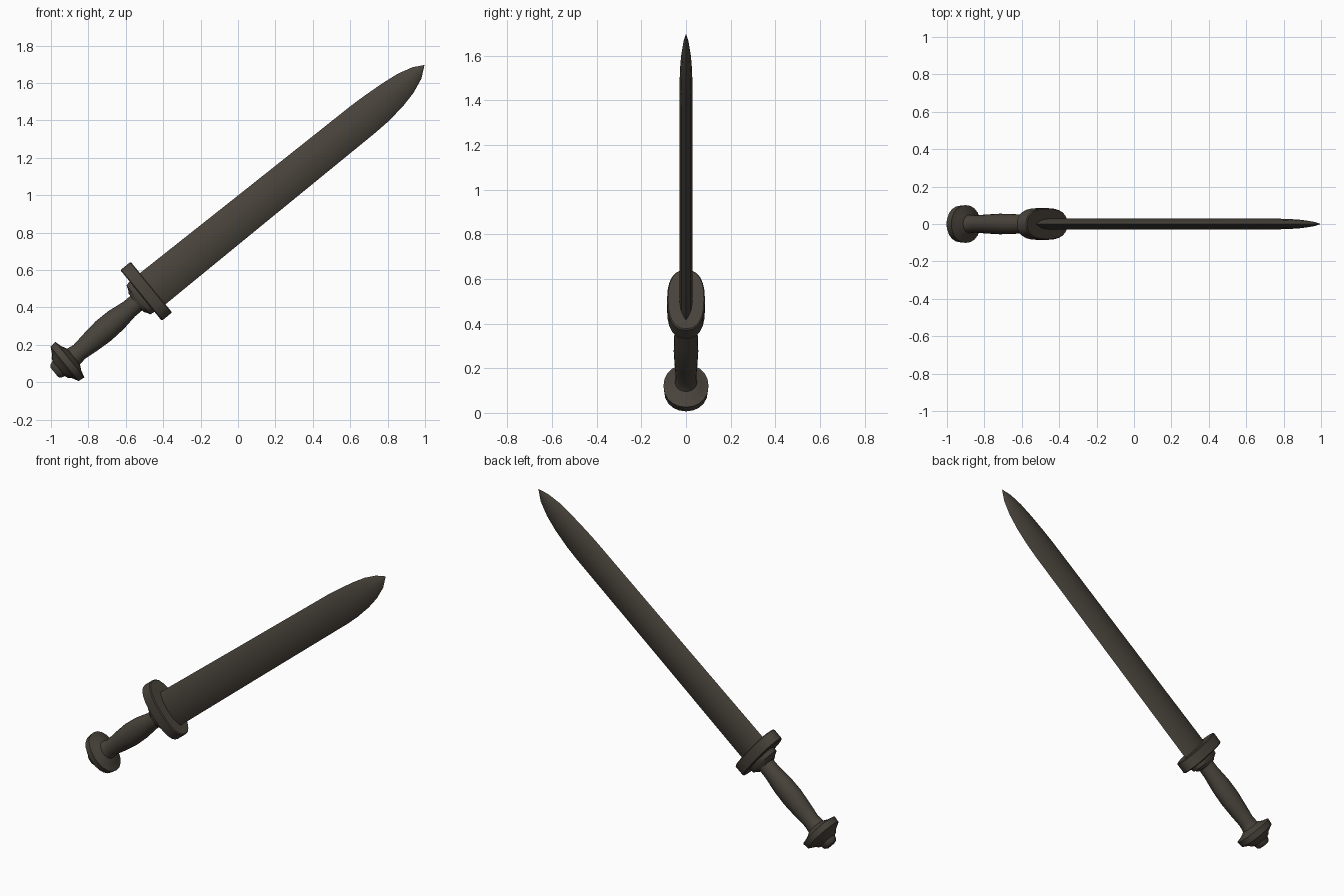
import bpy, bmesh, math
from mathutils import Vector

cube = bpy.data.objects.get("Cube")
if cube:
    bpy.data.objects.remove(cube, do_unlink=True)

# Single dark metal colour
metal = bpy.data.materials.new("dark brown metal")
metal.use_nodes = True
metal.diffuse_color = (0.065, 0.055, 0.043, 1)
bsdf = next(n for n in metal.node_tree.nodes if n.type == 'BSDF_PRINCIPLED')
bsdf.inputs["Base Color"].default_value = metal.diffuse_color

TILT = math.radians(39.3)
ORIGIN = Vector((-0.91, 0, 0.112))


def oval(power):
    """Superellipse outline: power 2 is an ellipse, higher is boxier."""
    def shape(a):
        c, s = math.cos(a), math.sin(a)
        return (math.copysign(abs(c) ** (2 / power), c),
                math.copysign(abs(s) ** (2 / power), s))
    return shape


def lens(a):
    """Two-edged blade outline with sharp edges at top and bottom."""
    c, s = math.cos(a), math.sin(a)
    return c, math.copysign(max(0, 1 - abs(c) ** 2.2), s)


def loft(name, sections, shape, sides, angle=35):
    """Sections are (distance along sword, half width, half depth, offset)."""
    bm = bmesh.new()
    rings = []
    for along, width, depth, shift in sections:
        ring = []
        for i in range(sides):
            c, s = shape(2 * math.pi * i / sides)
            ring.append(bm.verts.new((along, s * depth, c * width + shift)))
        rings.append(ring)
    for r0, r1 in zip(rings, rings[1:]):
        for i in range(sides):
            j = (i + 1) % sides
            bm.faces.new((r0[i], r0[j], r1[j], r1[i]))
    bm.faces.new(rings[0])
    bm.faces.new(rings[-1])
    bmesh.ops.remove_doubles(bm, verts=bm.verts, dist=0.0001)
    bmesh.ops.recalc_face_normals(bm, faces=bm.faces)
    mesh = bpy.data.meshes.new(name)
    bm.to_mesh(mesh)
    bm.free()
    mesh.materials.append(metal)
    obj = bpy.data.objects.new(name, mesh)
    bpy.context.collection.objects.link(obj)
    obj.location = ORIGIN
    obj.rotation_euler = (0, -TILT, 0)
    bpy.ops.object.select_all(action='DESELECT')
    obj.select_set(True)
    bpy.context.view_layer.objects.active = obj
    bpy.ops.object.shade_smooth_by_angle(angle=math.radians(angle))
    return obj


# Blade with a leaf-shaped point
loft("blade", [
    (0.56, 0.108, 0.029, 0.013),
    (1.30, 0.102, 0.029, 0.007),
    (2.05, 0.097, 0.029, 0.001),
    (2.14, 0.093, 0.029, 0.0),
    (2.25, 0.082, 0.027, 0.002),
    (2.34, 0.066, 0.022, 0.006),
    (2.42, 0.039, 0.013, 0.011),
    (2.478, 0.001, 0.001, 0.018),
], lens, 12, 50)

# Oval guard plate
loft("guard", [
    (0.526, 0.170, 0.080, 0.024),
    (0.531, 0.175, 0.085, 0.024),
    (0.592, 0.175, 0.085, 0.024),
    (0.597, 0.170, 0.080, 0.024),
], oval(2.4), 24)

# Stepped collar under the guard
loft("guard_collar", [
    (0.480, 0.062, 0.050, 0.010),
    (0.492, 0.080, 0.056, 0.012),
    (0.500, 0.100, 0.062, 0.015),
    (0.530, 0.106, 0.064, 0.016),
], oval(2.2), 20)

# Swelling grip
loft("grip", [
    (0.00, 0.075, 0.065, 0.0),
    (0.035, 0.055, 0.050, 0.0),
    (0.08, 0.048, 0.046, 0.0),
    (0.16, 0.058, 0.051, 0.002),
    (0.25, 0.066, 0.055, 0.005),
    (0.34, 0.063, 0.054, 0.007),
    (0.43, 0.050, 0.048, 0.008),
    (0.52, 0.050, 0.046, 0.009),
], oval(2), 20)

# Pommel disc with tapered cap and end knob
loft("pommel", [
    (-0.093, 0.033, 0.028, 0.0),
    (-0.084, 0.045, 0.038, 0.0),
    (-0.062, 0.052, 0.044, 0.0),
    (-0.056, 0.068, 0.056, 0.0),
    (-0.042, 0.080, 0.066, 0.0),
    (-0.022, 0.118, 0.098, 0.0),
    (0.014, 0.123, 0.101, 0.0),
    (0.024, 0.085, 0.072, 0.0),
    (0.042, 0.050, 0.046, 0.0),
], oval(2.1), 20)
